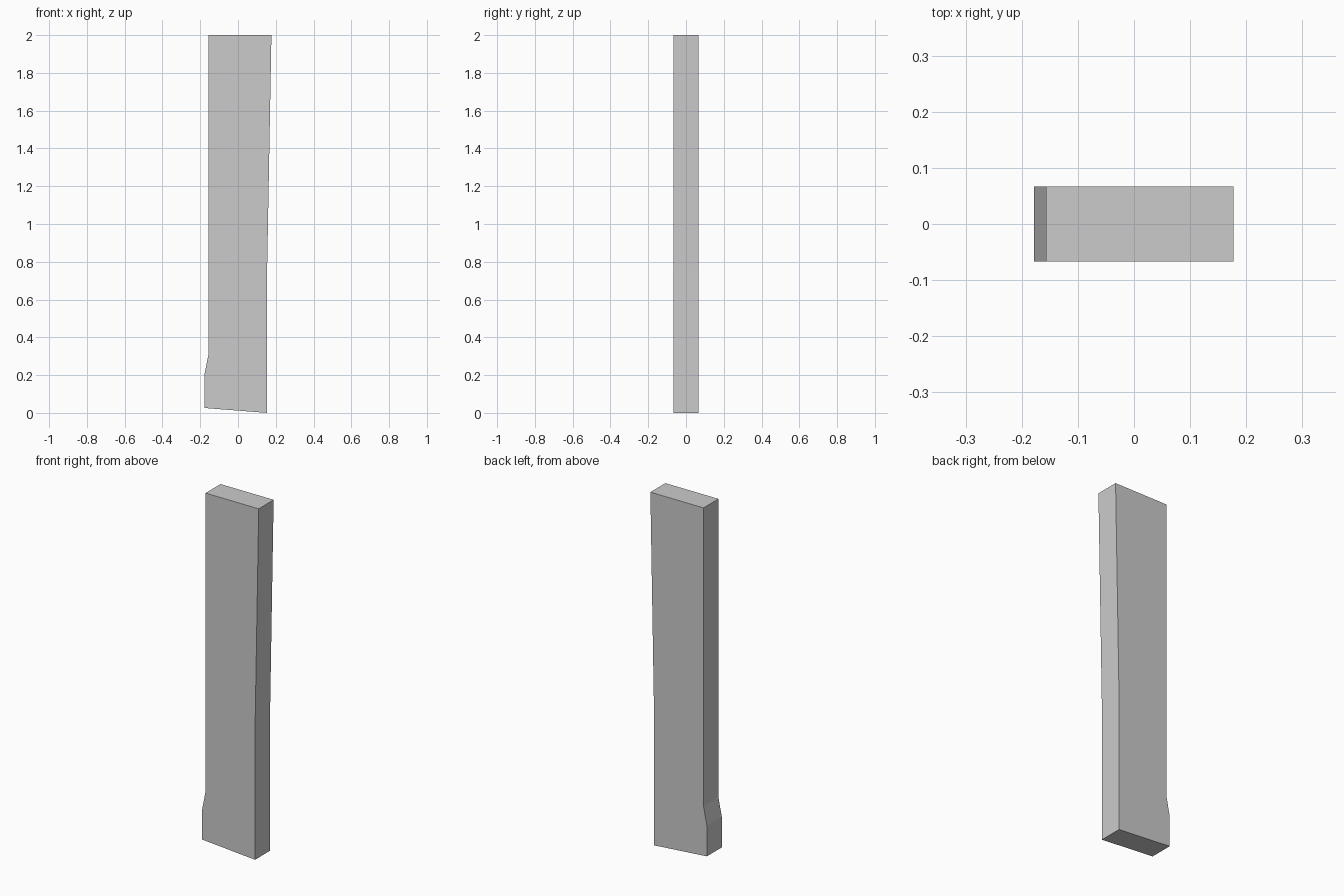
import bpy, bmesh

if "Cube" in bpy.data.objects:
    bpy.data.objects.remove(bpy.data.objects["Cube"])

# Side outline of the plank in x/z, counter-clockwise seen from the front
outline = [
    (-0.178, 0.026), (0.154, 0.0),               # slanted foot
    (0.154, 0.75), (0.177, 2.0),                 # right edge flares upward
    (-0.157, 2.0), (-0.157, 0.305), (-0.178, 0.20),  # left edge with heel step
]
HALF_DEPTH = 0.067

# Front face, extruded straight back
bm = bmesh.new()
front = bm.faces.new([bm.verts.new((x, -HALF_DEPTH, z)) for x, z in outline])
back = bmesh.ops.extrude_face_region(bm, geom=[front], use_keep_orig=True)
bmesh.ops.translate(bm, vec=(0, 2 * HALF_DEPTH, 0),
                    verts=[g for g in back["geom"] if isinstance(g, bmesh.types.BMVert)])
bmesh.ops.recalc_face_normals(bm, faces=bm.faces)

mesh = bpy.data.meshes.new("plank")
bm.to_mesh(mesh)
bm.free()
bpy.context.collection.objects.link(bpy.data.objects.new("plank", mesh))
